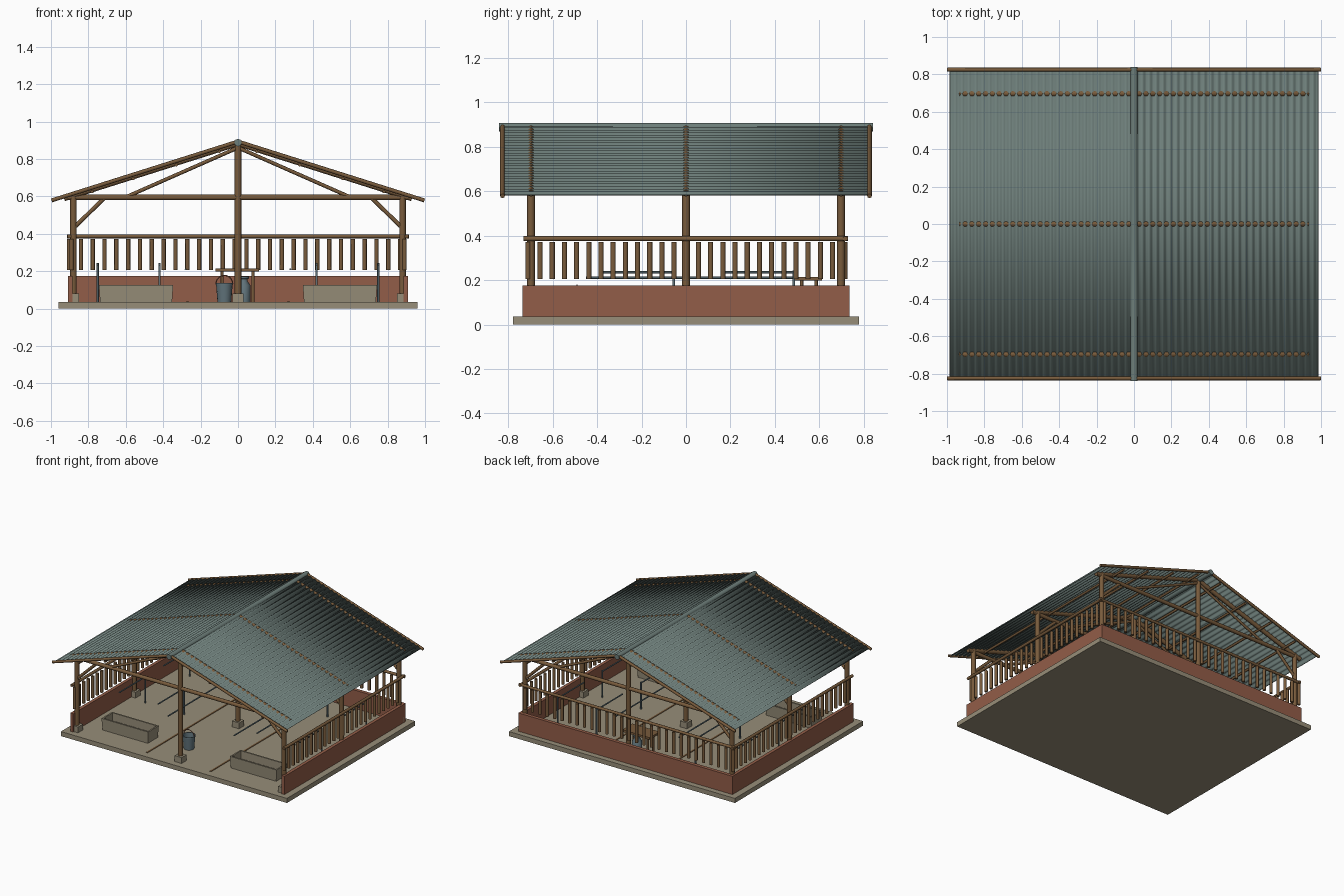
import bpy, bmesh, math
from mathutils import Vector, Matrix

cube = bpy.data.objects.get("Cube")
if cube:
    bpy.data.objects.remove(cube, do_unlink=True)


def material(name, rgb):
    m = bpy.data.materials.new(name)
    m.use_nodes = True
    m.diffuse_color = (*rgb, 1)
    m.node_tree.nodes["Principled BSDF"].inputs["Base Color"].default_value = (*rgb, 1)
    return m


WOOD = material("brown timber", (0.19, 0.105, 0.045))
BRICK = material("red brick", (0.29, 0.11, 0.065))
CONCRETE = material("concrete", (0.31, 0.27, 0.19))
TIN = material("grey green roof metal", (0.155, 0.21, 0.195))
STEEL = material("blue grey steel", (0.12, 0.175, 0.20))


def finish(name, bm, mat, smooth=True):
    me = bpy.data.meshes.new(name)
    bmesh.ops.recalc_face_normals(bm, faces=bm.faces[:])
    for f in bm.faces:
        f.smooth = False
    bm.to_mesh(me)
    bm.free()
    ob = bpy.data.objects.new(name, me)
    bpy.context.collection.objects.link(ob)
    me.materials.append(mat)
    if smooth:
        bpy.ops.object.select_all(action='DESELECT')
        ob.select_set(True)
        bpy.context.view_layer.objects.active = ob
        bpy.ops.object.shade_smooth_by_angle(angle=math.radians(50))
    return ob


def rods(name, items, mat, sides=8):
    """Round poles, each given as start, end and radius."""
    bm = bmesh.new()
    for a, b, r in items:
        a, b = Vector(a), Vector(b)
        d = b - a
        turn = d.to_track_quat('Z', 'Y').to_matrix().to_4x4()
        bmesh.ops.create_cone(bm, cap_ends=True, segments=sides, radius1=r, radius2=r,
                              depth=d.length, matrix=Matrix.Translation((a + b) / 2) @ turn)
    return finish(name, bm, mat)


def boxes(name, items, mat):
    """Blocks, each given as low corner and high corner."""
    bm = bmesh.new()
    for a, b in items:
        a, b = Vector(a), Vector(b)
        m = Matrix.Translation((a + b) / 2) @ Matrix.Diagonal((*(b - a), 1))
        bmesh.ops.create_cube(bm, size=1, matrix=m)
    return finish(name, bm, mat, smooth=False)


def lathe(name, profile, centre, mat, sides=16):
    bm = bmesh.new()
    verts = [bm.verts.new((r, 0, z)) for r, z in profile]
    edges = [bm.edges.new(p) for p in zip(verts, verts[1:])]
    bmesh.ops.spin(bm, geom=verts + edges, cent=(0, 0, 0), axis=(0, 0, 1),
                   angle=2 * math.pi, steps=sides)
    bmesh.ops.remove_doubles(bm, verts=bm.verts[:], dist=0.0005)
    bmesh.ops.translate(bm, verts=bm.verts[:], vec=centre)
    return finish(name, bm, mat)


SIDES = (-1, 1)
ROWS = (-0.697, 0, 0.697)     # truss positions along y
PX, FLOOR, PITCH = 0.88, 0.035, 0.316

# Floor slab and low walls on three sides
boxes("floor_slab", [((-0.96, -0.777, 0), (0.96, 0.777, FLOOR))], CONCRETE)
boxes("low_wall", [((-0.91, 0.708, FLOOR), (0.91, 0.735, 0.175))] +
      [((min(s * 0.91, s * 0.885), -0.735, FLOOR),
        (max(s * 0.91, s * 0.885), 0.708, 0.175)) for s in SIDES], BRICK)

# Post footings and posts
feet = [(x, y) for x in (-PX, 0, PX) for y in ROWS]
boxes("post_footings", [((x - 0.03, y - 0.03, FLOOR), (x + 0.03, y + 0.03, 0.08))
                        for x, y in feet], CONCRETE)
rods("posts", [((x, y, 0.075), (x, y, 0.6 if x else 0.88), 0.0175) for x, y in feet], WOOD)

# Trusses
rods("tie_beams", [((-0.915, y, 0.594), (0.915, y, 0.594), 0.0145) for y in ROWS], WOOD)
rods("rafters", [((0, y, 0.884), (s * 0.93, y, 0.884 - PITCH * 0.93), 0.016)
                 for y in ROWS for s in SIDES], WOOD)
rods("truss_struts", [((s * 0.59, y, 0.6), (0, y, 0.86), 0.01)
                      for y in ROWS for s in SIDES], WOOD)
rods("knee_braces", [((s * PX, y, 0.43), (s * 0.715, y, 0.59), 0.011)
                     for y in ROWS for s in SIDES], WOOD)
rods("purlins", [((s * x, -0.818, 0.872 - PITCH * x), (s * x, 0.818, 0.872 - PITCH * x), 0.009)
                 for x in (0.1, 0.33, 0.56, 0.78) for s in SIDES], WOOD)
rods("barge_poles", [((0, e * 0.825, 0.893), (s * 0.997, e * 0.825, 0.893 - PITCH * 0.997), 0.0105)
                     for e in SIDES for s in SIDES], WOOD)

# Corrugated roof sheets, ribs parallel to the ridge
WAVES, STEPS, RUN = 27, 8, 0.985
for s, label in zip(SIDES, ("right", "left")):
    bm = bmesh.new()
    previous = None
    for i in range(WAVES * STEPS + 1):
        x = RUN * i / (WAVES * STEPS)
        z = 0.895 - PITCH * x + 0.0055 * math.sin(2 * math.pi * i / STEPS)
        pair = [bm.verts.new((s * x, e * 0.815, z)) for e in SIDES]
        if previous:
            bm.faces.new((previous[0], previous[1], pair[1], pair[0]))
        previous = pair
    sheet = finish("roof_sheet_" + label, bm, TIN)
    solid = sheet.modifiers.new("thickness", 'SOLIDIFY')
    solid.thickness = 0.002
    solid.offset = 0
rods("ridge_cap", [((0, -0.84, 0.887), (0, 0.84, 0.887), 0.02)], TIN, 10)

# Railings above the walls
rods("hand_rails", [((-0.915, 0.715, 0.386), (0.915, 0.715, 0.386), 0.011)] +
     [((s * 0.902, -0.731, 0.386), (s * 0.902, 0.729, 0.386), 0.011) for s in SIDES], WOOD)
pickets = [(-0.903 + 0.0632 * i, 0.715) for i in range(29)]
pickets += [(s * 0.89, -0.711 + 0.0548 * i) for i in range(26) for s in SIDES]
rods("pickets", [((x, y, 0.205), (x, y, 0.372), 0.0115) for x, y in pickets], WOOD)

# Feeding troughs
for s, label in zip(SIDES, ("right", "left")):
    bm = bmesh.new()
    m = Matrix.Translation((s * 0.545, -0.53, 0.08)) @ Matrix.Diagonal((0.385, 0.12, 0.09, 1))
    bmesh.ops.create_cube(bm, size=1, matrix=m)
    top = max(bm.faces, key=lambda f: f.calc_center_median().z)
    bmesh.ops.scale(bm, verts=top.verts[:], vec=(1.03, 1.08, 1),
                    space=Matrix.Translation((-s * 0.545, 0.53, 0)))
    bmesh.ops.inset_region(bm, faces=[top], thickness=0.016)
    well = bmesh.ops.extrude_discrete_faces(bm, faces=[top])["faces"][0]
    bmesh.ops.translate(bm, verts=well.verts[:], vec=(0, 0, -0.06))
    finish("feed_trough_" + label, bm, CONCRETE, smooth=False)

# Stall dividers
poles, bars = [], []
for s in SIDES:
    for x in (0.42, 0.75):
        for y0, y1 in ((-0.37, -0.055), (0.17, 0.485)):
            poles.append(((s * x, y1, FLOOR), (s * x, y1, 0.243), 0.006))
            bars.append(((s * x, y0, 0.235), (s * x, y1, 0.235), 0.005))
    bars.append(((s * 0.28, -0.45, 0.21), (s * 0.28, 0.485, 0.21), 0.005))
rods("stall_poles", poles, STEEL)
rods("stall_bars", bars, STEEL)

# Timber strips along the floor gutters
boxes("floor_strips", [((s * 0.27 - 0.006, -0.72, FLOOR), (s * 0.27 + 0.006, 0.69, FLOOR + 0.004))
                       for s in SIDES], WOOD)

# Work table
boxes("table_top", [((-0.12, 0.49, 0.197), (0.112, 0.612, 0.213))], WOOD)
rods("table_legs", [((x, y, FLOOR), (x, y, 0.2), 0.008)
                    for x in (-0.085, 0.08) for y in (0.52, 0.585)], WOOD)

# Bucket with handle, and a tall can
lathe("bucket", [(0, FLOOR), (0.037, FLOOR), (0.044, 0.128), (0.047, 0.128), (0.047, 0.137),
                 (0.042, 0.137), (0.034, 0.045), (0, 0.045)], (-0.073, -0.49, 0), STEEL)
arc = [(-0.073 + 0.045 * math.cos(math.pi * i / 10), -0.49,
        0.132 + 0.045 * math.sin(math.pi * i / 10)) for i in range(11)]
rods("bucket_handle", [(a, b, 0.003) for a, b in zip(arc, arc[1:])], BRICK, 6)
lathe("tall_can", [(0, FLOOR), (0.036, FLOOR), (0.036, 0.125), (0.022, 0.145), (0.022, 0.158),
                   (0.028, 0.16), (0.028, 0.17), (0, 0.172)], (0.03, 0.55, 0), STEEL)
